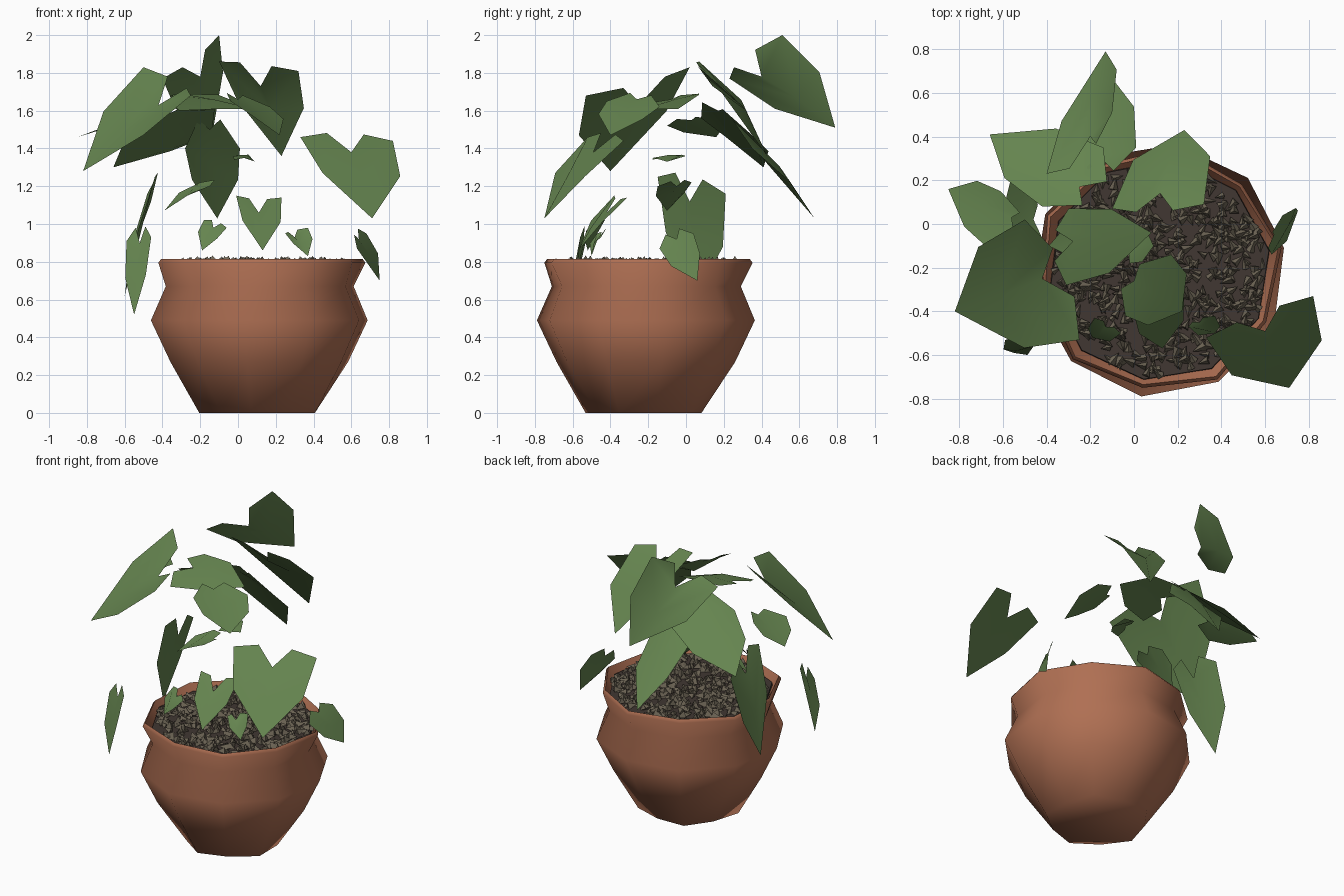
import bpy, bmesh, math, random
from mathutils import Vector, Matrix, Euler

random.seed(4)
if "Cube" in bpy.data.objects:
    bpy.data.objects.remove(bpy.data.objects["Cube"])

CENTRE = Vector((0.115, -0.21, 0))
SIDES = 10
START = math.radians(-98)


def material(name, colour):
    mat = bpy.data.materials.new(name)
    mat.use_nodes = True
    mat.diffuse_color = (*colour, 1)
    mat.node_tree.nodes["Principled BSDF"].inputs["Base Color"].default_value = (*colour, 1)
    return mat


TERRACOTTA = material("terracotta", (0.43, 0.16, 0.086))
SOIL = material("dark soil", (0.052, 0.038, 0.032))
CHIPS = material("grey brown chips", (0.16, 0.135, 0.095))
GREEN = material("leaf green", (0.13, 0.232, 0.079))


def finish(name, bm, mat, angle=None):
    mesh = bpy.data.meshes.new(name)
    bm.to_mesh(mesh)
    bm.free()
    obj = bpy.data.objects.new(name, mesh)
    bpy.context.collection.objects.link(obj)
    mesh.materials.append(mat)
    if angle:
        bpy.ops.object.select_all(action="DESELECT")
        obj.select_set(True)
        bpy.context.view_layer.objects.active = obj
        bpy.ops.object.shade_smooth_by_angle(angle=math.radians(angle))
    return obj


def lathe(name, profile, mat, cap_first, cap_last, angle=None):
    """Turn (corner radius, in-between radius, height) rows into a faceted round body."""
    bm = bmesh.new()
    rings = []
    for corner, between, z in profile:
        ring = []
        for i in range(SIDES):
            a = START + math.tau * i / SIDES
            r = between if i % 2 else corner
            ring.append(bm.verts.new(CENTRE + Vector((r * math.cos(a), r * math.sin(a), z))))
        rings.append(ring)
    for low, high in zip(rings, rings[1:]):
        for i in range(SIDES):
            j = (i + 1) % SIDES
            bm.faces.new((low[i], low[j], high[j], high[i]))
    if cap_first:
        bm.faces.new(rings[0][::-1])
    if cap_last:
        bm.faces.new(rings[-1])
    return finish(name, bm, mat, angle)


# Pot: narrow foot, bulging body, pinched neck and uneven flared rim, with the soil inside
lathe("pot", [(0.325, 0.295, 0), (0.48, 0.475, 0.27), (0.585, 0.58, 0.49), (0.505, 0.505, 0.67),
              (0.545, 0.568, 0.795), (0.53, 0.553, 0.815), (0.5, 0.505, 0.74)],
      TERRACOTTA, True, False, 100)
lathe("soil", [(0.51, 0.515, 0.74), (0.505, 0.51, 0.775)], SOIL, False, True)

# Loose chips scattered over the soil
chips = bmesh.new()
for _ in range(540):
    r = 0.475 * math.sqrt(random.random())
    a = random.uniform(0, math.tau)
    place = CENTRE + Vector((r * math.cos(a), r * math.sin(a), random.uniform(0.775, 0.8)))
    tilt = Euler((random.uniform(1.2, 1.9), 0, random.uniform(0, math.tau))).to_matrix().to_4x4()
    size = random.uniform(0.75, 1.15)
    bmesh.ops.create_cone(chips, cap_ends=True, segments=3, radius1=0.024 * size, radius2=0,
                          depth=0.055 * size, matrix=Matrix.Translation(place) @ tilt)
finish("soil_chips", chips, CHIPS)


def leaf(name, notch, tip, left, right, arch=0.02):
    """Heart-shaped leaf, arched along the rib from notch to tip."""
    notch, tip, left, right = map(Vector, (notch, tip, left, right))
    up = (tip - notch).cross(left - right).normalized()
    if up.z < 0:
        up.negate()
    bm = bmesh.new()
    n, t = bm.verts.new(notch), bm.verts.new(tip)
    middle = bm.verts.new(notch.lerp(tip, 0.45) + up * arch)
    for side, other, flip in ((left, right, False), (right, left, True)):
        peak = bm.verts.new(notch + (side - notch) * 0.4 - (tip - notch) * 0.2)
        shoulder = bm.verts.new(side)
        lower = bm.verts.new(side.lerp(tip, 0.5) + (side - other) * 0.17 + up * arch)
        for loop in ((n, peak, shoulder, middle), (middle, shoulder, lower, t)):
            bm.faces.new(loop if flip else loop[::-1])
    bm.normal_update()
    # Upper side of the blade faces the sky
    if sum(f.normal.z * f.calc_area() for f in bm.faces) < 0:
        bmesh.ops.reverse_faces(bm, faces=bm.faces[:])
    return finish(name, bm, GREEN, 60)


# Upper leaves
leaf("back_centre_leaf", (0.12, 0.14, 1.73), (0.23, 0.43, 1.36), (-0.1, 0.07, 1.86), (0.32, 0.09, 1.81), 0.06)
leaf("top_leaf", (-0.2, 0.4, 1.78), (-0.13, 0.79, 1.51), (-0.4, 0.23, 1.77), (-0.1, 0.51, 2.0))
leaf("back_low_leaf", (-0.15, 0.3, 1.5), (-0.11, 0.68, 1.03), (-0.28, 0.36, 1.4), (0.01, 0.35, 1.4), 0.03)
leaf("back_right_leaf", (-0.25, 0.17, 1.6), (-0.66, 0.41, 1.3), (-0.14, 0.35, 1.47), (-0.42, 0.08, 1.56))
leaf("right_large_leaf", (-0.42, -0.25, 1.63), (-0.82, -0.4, 1.28), (-0.5, 0.02, 1.83), (-0.25, -0.53, 1.68))
leaf("right_flat_leaf", (-0.56, 0.03, 1.55), (-0.85, 0.16, 1.46), (-0.61, 0.15, 1.55), (-0.68, -0.1, 1.52), 0)
leaf("middle_leaf", (-0.28, -0.08, 1.66), (0.08, -0.04, 1.61), (-0.3, 0.07, 1.69), (-0.31, -0.28, 1.6))
leaf("front_upper_leaf", (0.0, -0.26, 1.66), (0.22, -0.4, 1.47), (0.17, -0.14, 1.62), (-0.04, -0.42, 1.65))
leaf("front_left_leaf", (0.6, -0.49, 1.38), (0.71, -0.75, 1.03), (0.33, -0.52, 1.46), (0.82, -0.33, 1.44), 0.035)

# Lower and hanging leaves
leaf("front_centre_leaf", (0.11, -0.42, 1.06), (0.13, -0.57, 0.86), (-0.01, -0.38, 1.15), (0.23, -0.31, 1.14))
leaf("right_hanging_leaf", (-0.46, 0.02, 1.12), (-0.6, 0.06, 0.62), (-0.44, -0.15, 1.25), (-0.48, 0.21, 1.16))
leaf("front_right_hanging_leaf", (-0.52, -0.54, 0.9), (-0.55, -0.59, 0.52), (-0.46, -0.56, 0.93), (-0.59, -0.53, 0.91))
leaf("left_hanging_leaf", (0.64, -0.05, 0.92), (0.75, 0.06, 0.7), (0.63, -0.14, 0.87), (0.68, 0.04, 0.95))
leaf("small_front_right_leaf", (-0.13, -0.47, 0.98), (-0.19, -0.52, 0.86), (-0.18, -0.43, 1.02), (-0.06, -0.5, 0.98))
leaf("small_front_left_leaf", (0.3, -0.45, 0.93), (0.37, -0.5, 0.83), (0.25, -0.47, 0.95), (0.37, -0.42, 0.98))
leaf("small_middle_leaf", (-0.15, -0.05, 1.2), (-0.39, -0.1, 1.07), (-0.2, 0.03, 1.22), (-0.15, -0.15, 1.2))
leaf("small_curled_leaf", (0.0, -0.08, 1.36), (0.09, -0.1, 1.33), (0.0, 0.0, 1.36), (-0.02, -0.18, 1.34))
